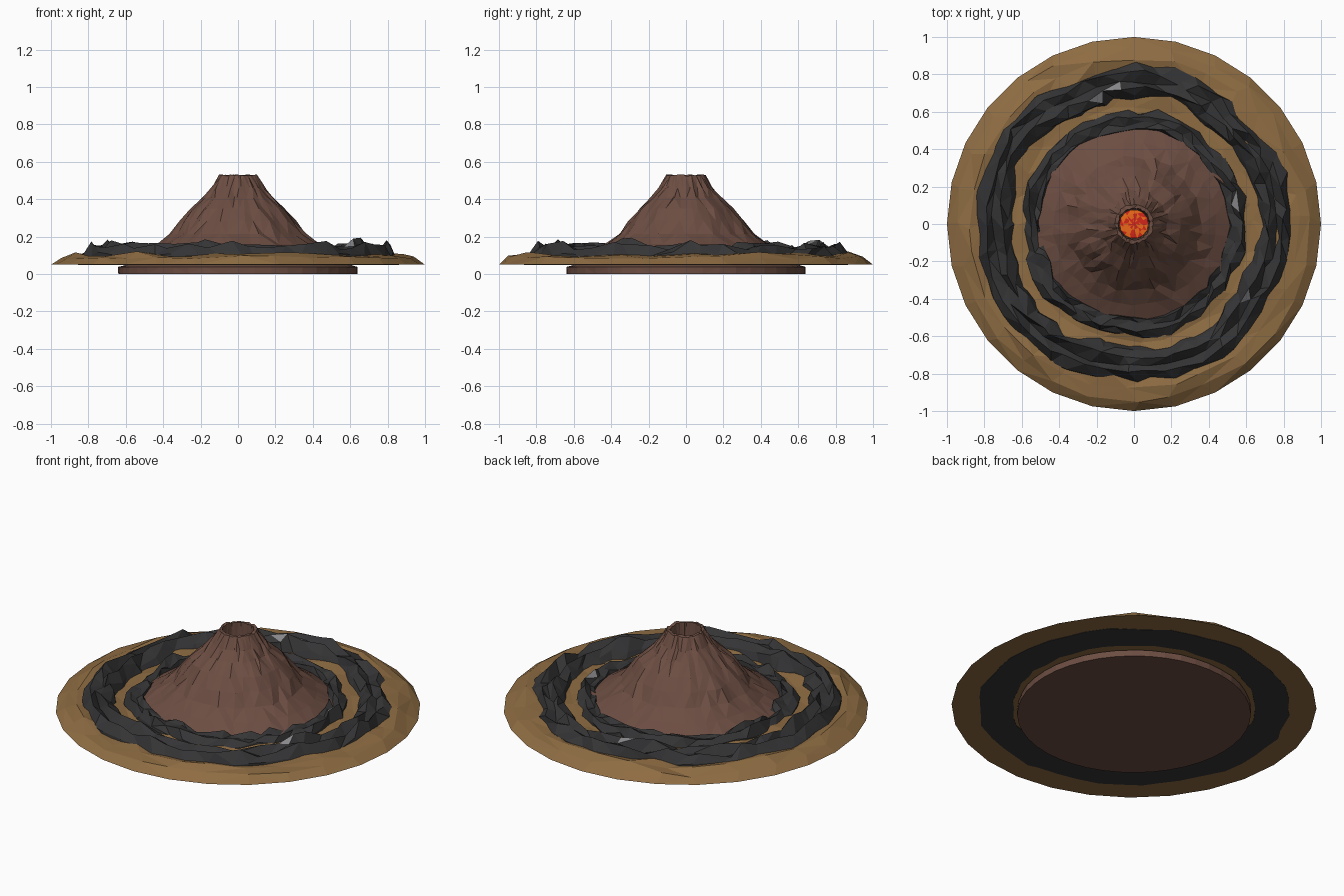
import bpy, bmesh, random
from math import sin, cos, pi

if "Cube" in bpy.data.objects:
    bpy.data.objects.remove(bpy.data.objects["Cube"])

random.seed(7)


def material(name, color):
    m = bpy.data.materials.new(name)
    m.diffuse_color = (*color, 1)
    m.use_nodes = True
    m.node_tree.nodes["Principled BSDF"].inputs["Base Color"].default_value = m.diffuse_color
    return m


BROWN = material("brown_rock", (0.15, 0.075, 0.055))
SAND = material("sand", (0.27, 0.15, 0.055))
BLACK = material("black_rock", (0.035, 0.035, 0.037))
ASH = material("pale_ash", (0.25, 0.25, 0.26))
RED = material("lava_red", (0.65, 0.02, 0.01))
ORANGE = material("lava_orange", (0.85, 0.14, 0.01))


def rough_ring(name, profile, segs, mats, twist=0.0, closed=False,
               caps=(), pick=None, column=None):
    """Revolve (radius, z, radius jitter, z jitter, angle jitter) points."""
    bm = bmesh.new()
    rings = []
    for k, (r, z, jr, jz, ja) in enumerate(profile):
        ring = []
        for i in range(segs):
            a = (i + k * twist + random.uniform(-ja, ja)) * 2 * pi / segs
            rr = r + random.uniform(-jr, jr)
            zz = z + random.uniform(-jz, jz)
            if column and jz:
                dr, s = column(i, a)
                rr += dr
                zz = 0.06 + (zz - 0.06) * s
            ring.append(bm.verts.new((rr * cos(a), rr * sin(a), zz)))
        rings.append(ring)
    n = len(rings)
    for k in range(n if closed else n - 1):
        p, q = rings[k], rings[(k + 1) % n]
        shift = 0
        if closed and k == n - 1:
            shift = round((n - 1) * twist)
        for i in range(segs):
            j = (i + 1) % segs
            bm.faces.new((p[i], p[j], q[(j + shift) % segs], q[(i + shift) % segs]))
    for c in caps:
        bm.faces.new(rings[c])
    bmesh.ops.triangulate(bm, faces=[f for f in bm.faces if len(f.verts) == 4])
    bmesh.ops.recalc_face_normals(bm, faces=bm.faces)
    bm.normal_update()
    if pick:
        for f in bm.faces:
            f.material_index = pick(f)
    me = bpy.data.meshes.new(name)
    bm.to_mesh(me)
    bm.free()
    for m in mats:
        me.materials.append(m)
    ob = bpy.data.objects.new(name, me)
    bpy.context.collection.objects.link(ob)
    return ob


# volcano cone with foot plate, fluted slopes and hollow crater
rough_ring("volcano_cone", [
    (0.64, 0.0, 0, 0, 0), (0.64, 0.038, 0.003, 0, 0), (0.61, 0.046, 0.003, 0, 0),
    (0.53, 0.105, 0.008, 0, 0.1), (0.435, 0.16, 0.012, 0, 0.2),
    (0.36, 0.215, 0.012, 0, 0.25), (0.305, 0.285, 0.012, 0, 0.25),
    (0.25, 0.35, 0.012, 0, 0.3), (0.185, 0.41, 0.011, 0, 0.3),
    (0.145, 0.46, 0.009, 0, 0.3), (0.102, 0.528, 0.006, 0.005, 0.2),
    (0.085, 0.528, 0.004, 0.005, 0.2), (0.078, 0.42, 0, 0, 0),
], 44, [BROWN], caps=(0, -1))

# swirling lava surface
rough_ring("lava_pool", [
    (0.078, 0.43, 0, 0, 0), (0.055, 0.432, 0.004, 0, 0.2),
    (0.03, 0.432, 0.004, 0, 0.2), (0.01, 0.433, 0, 0, 0),
], 14, [RED, ORANGE], twist=0.8, caps=(3,),
    pick=lambda f: int(random.random() < 0.5))

# sandy island skirt with flat underside
rough_ring("sand_skirt", [
    (1.0, 0.05, 0, 0, 0), (0.945, 0.087, 0.012, 0.012, 0.2),
    (0.885, 0.105, 0.012, 0.016, 0.25), (0.80, 0.10, 0.01, 0.014, 0.25),
    (0.71, 0.10, 0.01, 0.014, 0.25), (0.63, 0.095, 0.01, 0.012, 0.25),
    (0.55, 0.10, 0.01, 0.01, 0.2), (0.48, 0.11, 0.01, 0.01, 0.2),
    (0.46, 0.05, 0, 0, 0),
], 28, [SAND], closed=True)


# jagged black rock belts with pale tops
def belt(name, profile, segs, twist, ash_z, wave):
    shift = [(random.uniform(-0.012, 0.012), random.uniform(0.82, 1.12))
             for _ in range(segs)]

    def column(i, a):
        return shift[i][0] + wave * sin(5 * a + 1), shift[i][1]

    def pick(f):
        return int(f.calc_center_median().z > ash_z and f.normal.z > 0.75)

    rough_ring(name, profile, segs, [BLACK, ASH], twist=twist, closed=True,
               pick=pick, column=column)


belt("outer_rock_belt", [
    (0.855, 0.048, 0.012, 0, 0.3), (0.845, 0.105, 0.02, 0.015, 0.3),
    (0.805, 0.155, 0.018, 0.025, 0.35), (0.765, 0.125, 0.014, 0.03, 0.35),
    (0.725, 0.162, 0.014, 0.02, 0.35), (0.685, 0.125, 0.014, 0.025, 0.35),
    (0.655, 0.07, 0.015, 0.01, 0.3), (0.67, 0.048, 0.01, 0, 0.2),
], 46, 0.5, 0.162, 0.012)
belt("inner_rock_belt", [
    (0.605, 0.052, 0.008, 0, 0.3), (0.60, 0.10, 0.012, 0.015, 0.35),
    (0.57, 0.14, 0.012, 0.02, 0.35), (0.535, 0.125, 0.01, 0.02, 0.35),
    (0.505, 0.135, 0.01, 0.02, 0.35), (0.49, 0.06, 0.008, 0, 0.3),
], 44, 0.5, 0.147, 0.008)
